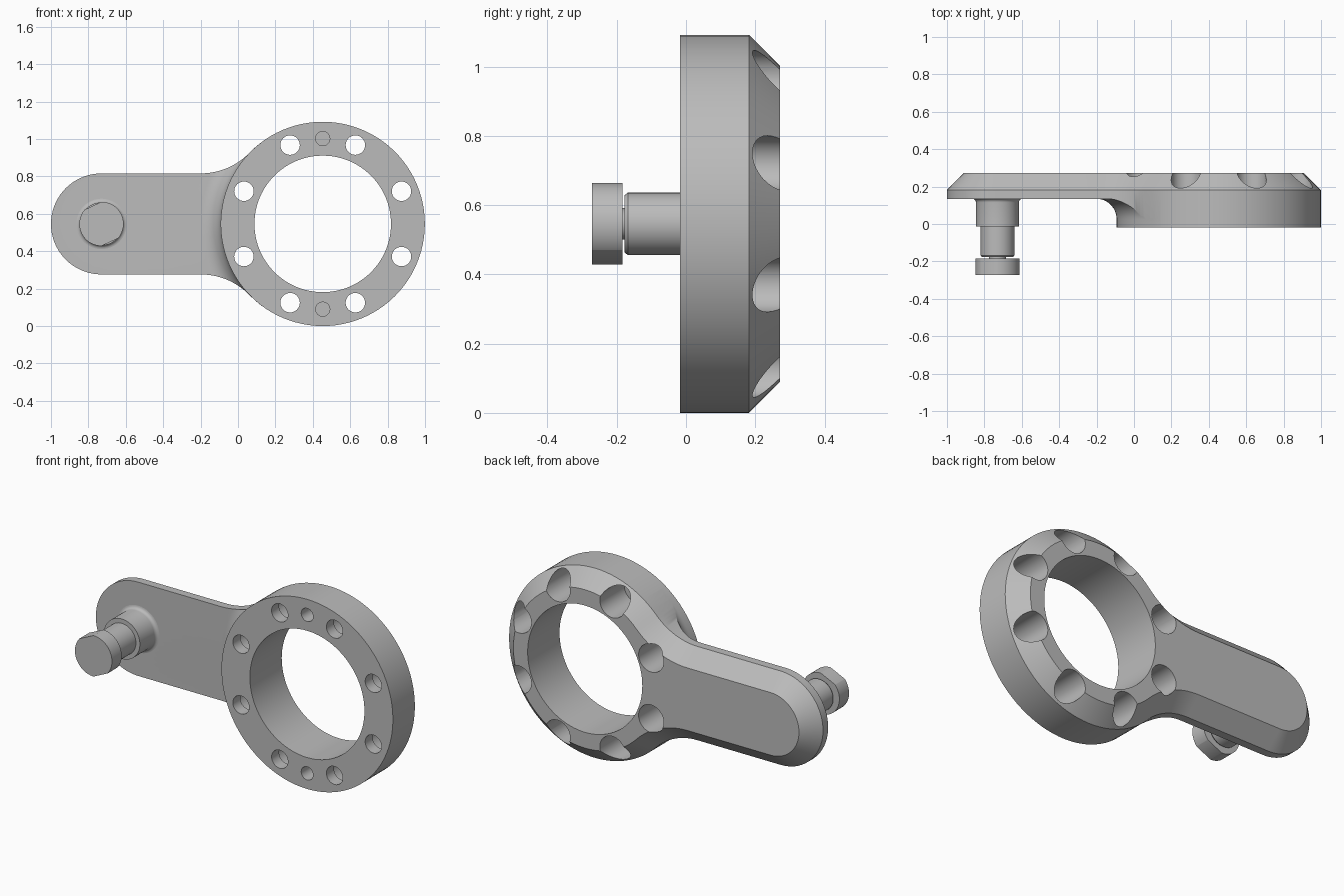
import bpy, bmesh
from math import pi, cos, sin, atan2, sqrt, radians
from mathutils import Vector

if "Cube" in bpy.data.objects:
    bpy.data.objects.remove(bpy.data.objects["Cube"])

metal = bpy.data.materials.new("grey_metal")
metal.use_nodes = True
GREY = (0.5, 0.5, 0.5, 1)
metal.diffuse_color = GREY
metal.node_tree.nodes["Principled BSDF"].inputs["Base Color"].default_value = GREY

RING_X, MID_Z, RING_R, BORE_R = 0.453, 0.546, 0.546, 0.365
ARM_X, ARM_R = -0.73, 0.27
FRONT, ARM_FRONT, BEVEL_Y, BACK = -0.018, 0.135, 0.182, 0.272
BEVEL = 0.09


def finish(name, bm):
    bmesh.ops.remove_doubles(bm, verts=bm.verts, dist=1e-5)
    bmesh.ops.recalc_face_normals(bm, faces=bm.faces)
    mesh = bpy.data.meshes.new(name)
    bm.to_mesh(mesh)
    bm.free()
    mesh.materials.append(metal)
    obj = bpy.data.objects.new(name, mesh)
    bpy.context.collection.objects.link(obj)
    return obj


def loft(bm, loops, closed_path=False):
    """Skin between matching closed loops, capping the ends unless the path closes."""
    rows = [[bm.verts.new(p) for p in loop] for loop in loops]
    pairs = list(zip(rows, rows[1:]))
    if closed_path:
        pairs.append((rows[-1], rows[0]))
    else:
        bm.faces.new(rows[0])
        bm.faces.new(rows[-1])
    n = len(rows[0])
    for a, b in pairs:
        for i in range(n):
            j = (i + 1) % n
            bm.faces.new((a[i], a[j], b[j], b[i]))


def turned(name, profile, x, z, segments=48):
    """Solid of circular sections along y; profile lists (radius, y)."""
    bm = bmesh.new()
    turn = [2 * pi * i / segments for i in range(segments)]
    loft(bm, [[(x + r * cos(t), y, z + r * sin(t)) for t in turn] for r, y in profile])
    return finish(name, bm)


def cut(target, cutter):
    mod = target.modifiers.new("cut", 'BOOLEAN')
    mod.operation, mod.solver, mod.object = 'DIFFERENCE', 'EXACT', cutter
    bpy.context.view_layer.objects.active = target
    bpy.ops.object.modifier_apply(modifier=mod.name)
    bpy.data.objects.remove(cutter)


def arc(cx, cz, r, start, end, steps):
    angles = [start + (end - start) * i / steps for i in range(steps + 1)]
    return [(cx + r * cos(a), cz + r * sin(a)) for a in angles]


# Plate outline: ring arc, blend, rounded arm end, blend
BLEND_R = 0.364
blend_z = ARM_R + BLEND_R
blend_x = RING_X - sqrt((RING_R + BLEND_R) ** 2 - blend_z ** 2)
tangent = atan2(blend_z, blend_x - RING_X)


def outline(y, inset):
    f = BLEND_R + inset
    pts = arc(RING_X, 0, RING_R - inset, -tangent, tangent, 72)
    pts += arc(blend_x, blend_z, f, tangent - pi, -pi / 2, 14)[1:]
    pts += arc(ARM_X, 0, ARM_R - inset, pi / 2, 3 * pi / 2, 36)
    pts += arc(blend_x, -blend_z, f, pi / 2, pi - tangent, 14)[:-1]
    return [(x, y, MID_Z + z) for x, z in pts]


bm = bmesh.new()
loft(bm, [outline(FRONT, 0), outline(BEVEL_Y, 0), outline(BACK, BEVEL)])
body = finish("ring_and_arm", bm)

# Thin the arm, leaving a concave sweep around the ring
SWEEP = 0.11
inner = RING_R - 0.0005
profile = [(inner, -0.2), (1.8, -0.2), (1.8, ARM_FRONT)]
profile += arc(inner + SWEEP, ARM_FRONT - SWEEP, SWEEP, pi / 2, pi, 12)
bm = bmesh.new()
wedge = [radians(125 + 110 * i / 60) for i in range(61)]
loft(bm, [[(RING_X + r * cos(a), y, MID_Z + r * sin(a)) for r, y in profile] for a in wedge])
cut(body, finish("arm_relief", bm))

# Main bore
cut(body, turned("bore", [(BORE_R, -0.5), (BORE_R, 0.5)], RING_X, MID_Z, 96))

# Eight counterbored screw holes
HOLE_RING = 0.456
for k in range(8):
    a = radians(22.5 + 45 * k)
    cut(body, turned("screw_hole", [(0.052, -0.5), (0.052, 0.05), (0.08, 0.05), (0.08, 0.5)],
                     RING_X + HOLE_RING * cos(a), MID_Z + HOLE_RING * sin(a), 32))

# Two blind dowel holes in the front face
for side in (-1, 1):
    cut(body, turned("dowel_hole", [(0.038, -0.5), (0.038, 0.07)],
                     RING_X, MID_Z + side * HOLE_RING, 32))

# Boss, shaft and neck of the pin
base = arc(0.135, ARM_FRONT - 0.02, 0.02, pi / 2, pi, 5)
pin = turned("pin_shaft", [(0.135, ARM_FRONT + 0.03)] + base +
             [(0.115, -0.014), (0.09, -0.014), (0.09, -0.168), (0.083, -0.177),
              (0.045, -0.177), (0.045, -0.19)], ARM_X, MID_Z)

# Pin head with two opposite flats
head = turned("pin_head", [(0.118, -0.184), (0.118, -BACK)], ARM_X, MID_Z, 64)
bm = bmesh.new()
bm.from_mesh(head.data)
for a in (radians(-65), radians(115)):
    normal = Vector((cos(a), 0, sin(a)))
    centre = Vector((ARM_X, 0, MID_Z))
    geom = bm.verts[:] + bm.edges[:] + bm.faces[:]
    res = bmesh.ops.bisect_plane(bm, geom=geom, plane_co=centre + normal * 0.107,
                                 plane_no=normal, clear_outer=True)
    edges = [e for e in res["geom_cut"] if isinstance(e, bmesh.types.BMEdge)]
    bmesh.ops.holes_fill(bm, edges=edges)
bmesh.ops.recalc_face_normals(bm, faces=bm.faces)
bm.to_mesh(head.data)
bm.free()

# Smooth shading with sharp machined edges
bpy.ops.object.select_all(action='DESELECT')
for obj in (body, pin, head):
    obj.select_set(True)
bpy.context.view_layer.objects.active = body
bpy.ops.object.shade_smooth_by_angle(angle=radians(30))
